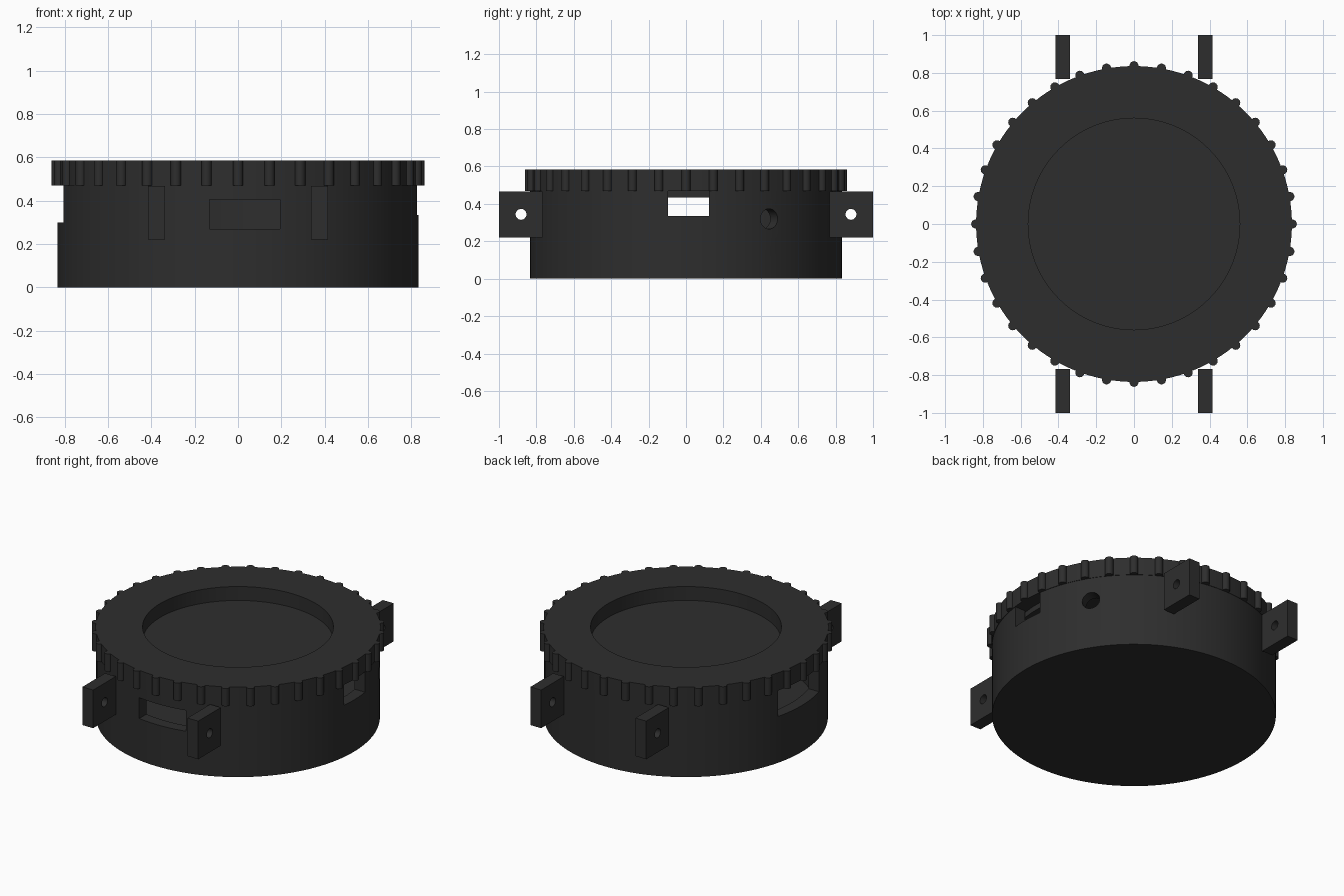
import bpy, bmesh, math
from mathutils import Matrix, Vector

if "Cube" in bpy.data.objects:
    bpy.data.objects.remove(bpy.data.objects["Cube"])

dark = bpy.data.materials.new("charcoal plastic")
dark.diffuse_color = (0.027, 0.027, 0.027, 1)
dark.use_nodes = True
dark.node_tree.nodes["Principled BSDF"].inputs["Base Color"].default_value = dark.diffuse_color


def finish(bm, name):
    bmesh.ops.recalc_face_normals(bm, faces=bm.faces)
    me = bpy.data.meshes.new(name)
    bm.to_mesh(me)
    bm.free()
    me.materials.append(dark)
    ob = bpy.data.objects.new(name, me)
    bpy.context.collection.objects.link(ob)
    return ob


def activate(ob):
    bpy.ops.object.select_all(action='DESELECT')
    ob.select_set(True)
    bpy.context.view_layer.objects.active = ob


def smooth(ob):
    activate(ob)
    bpy.ops.object.shade_smooth_by_angle(angle=math.radians(30))


def turned(name, profile, n=128):
    """Revolve a (radius, z) profile whose two ends are capped flat."""
    bm = bmesh.new()
    rings = [[bm.verts.new((r * math.cos(2 * math.pi * i / n),
                            r * math.sin(2 * math.pi * i / n), z))
              for i in range(n)] for r, z in profile]
    for a, b in zip(rings, rings[1:]):
        for i in range(n):
            j = (i + 1) % n
            bm.faces.new((a[i], a[j], b[j], b[i]))
    bm.faces.new(rings[0])
    bm.faces.new(rings[-1])
    return finish(bm, name)


def box(name, lo, hi):
    lo, hi = Vector(lo), Vector(hi)
    bm = bmesh.new()
    bmesh.ops.create_cube(bm, size=1, matrix=Matrix.Translation((lo + hi) / 2)
                          @ Matrix.Diagonal((*(hi - lo), 1)))
    return finish(bm, name)


def rod(name, centre, axis, r, depth, n=32):
    bm = bmesh.new()
    rot = Vector(axis).to_track_quat('Z', 'Y').to_matrix().to_4x4()
    bmesh.ops.create_cone(bm, cap_ends=True, segments=n, radius1=r, radius2=r,
                          depth=depth, matrix=Matrix.Translation(centre) @ rot)
    return finish(bm, name)


def cut(ob, cutter):
    cutter.hide_render = True
    mod = ob.modifiers.new("cut", 'BOOLEAN')
    mod.operation, mod.solver, mod.object = 'DIFFERENCE', 'EXACT', cutter
    activate(ob)
    bpy.ops.object.modifier_apply(modifier=mod.name)
    bpy.data.objects.remove(cutter)


# Hollow round body
body = turned("body", [(0.833, 0), (0.833, 0.47), (0.76, 0.47), (0.76, 0.08)])

# Side openings: two notches, a front slot and a round cable hole
cut(body, box("right_notch", (0.5, -0.097, 0.335), (1, 0.123, 0.6)))
cut(body, box("left_notch", (-1, -0.21, 0.30), (-0.5, 0.21, 0.6)))
cut(body, box("front_slot", (-0.132, -1, 0.27), (0.195, -0.5, 0.405)))
a = math.radians(32.3)
out = Vector((math.cos(a), math.sin(a), 0))
cut(body, rod("cable_hole", out * 0.83 + Vector((0, 0, 0.32)), out, 0.054, 0.3))
smooth(body)

# Lid with inner plug and recessed centre
lid = turned("lid", [(0.75, 0.435), (0.75, 0.47), (0.836, 0.47), (0.836, 0.585),
                     (0.56, 0.585), (0.56, 0.495)])
smooth(lid)

# Grip ribs around the lid
for i in range(36):
    t = math.radians(10 * i)
    rib = rod("grip_rib", (0.838 * math.cos(t), 0.838 * math.sin(t), 0.5275),
              (0, 0, 1), 0.024, 0.115, 16)
    smooth(rib)

# Four strap lugs with pin holes
for sx in (-1, 1):
    for sy in (-1, 1):
        xs = sorted((sx * 0.338, sx * 0.415))
        ys = sorted((sy * 0.768, sy * 1.0))
        lug = box("strap_lug", (xs[0], ys[0], 0.22), (xs[1], ys[1], 0.467))
        cut(lug, rod("pin_hole", (sx * 0.376, sy * 0.882, 0.344), (1, 0, 0), 0.029, 0.3))
        smooth(lug)
